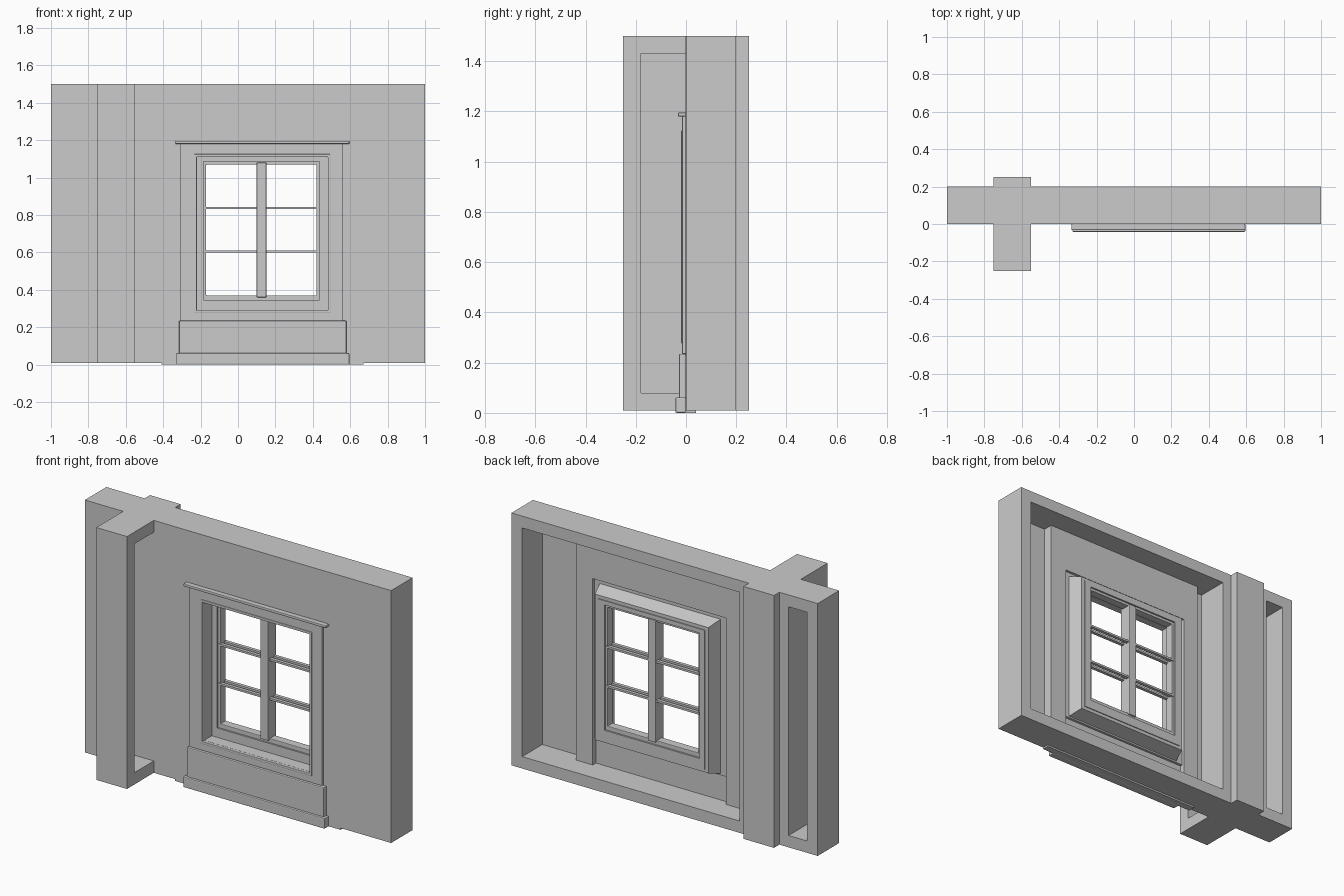
import bpy, bmesh

if "Cube" in bpy.data.objects:
    bpy.data.objects.remove(bpy.data.objects["Cube"])

def finish(name, bm, bevel=0):
    bmesh.ops.recalc_face_normals(bm, faces=bm.faces)
    me = bpy.data.meshes.new(name)
    bm.to_mesh(me)
    bm.free()
    ob = bpy.data.objects.new(name, me)
    bpy.context.collection.objects.link(ob)
    if bevel:
        mod = ob.modifiers.new("soft_edge", 'BEVEL')
        mod.width, mod.segments = bevel, 2
    return ob

def box(name, x, y, z, bevel=0):
    bm = bmesh.new()
    bmesh.ops.create_cube(bm, size=1)
    for v in bm.verts:
        for i, r in enumerate((x, y, z)):
            v.co[i] = r[0] if v.co[i] < 0 else r[1]
    return finish(name, bm, bevel)

def ring(name, outer, inner, y, outer_back=None, inner_back=None, bevel=0):
    """Rectangular frame facing y; rects are (x0, x1, z0, z1), optionally tapered."""
    bm = bmesh.new()
    def loop(r, yy):
        return [bm.verts.new((r[a], yy, r[b])) for a, b in ((0, 2), (1, 2), (1, 3), (0, 3))]
    loops = [loop(outer, y[0]), loop(inner, y[0]),
             loop(inner_back or inner, y[1]), loop(outer_back or outer, y[1])]
    for k in range(4):
        a, b = loops[k], loops[(k + 1) % 4]
        for i in range(4):
            j = (i + 1) % 4
            bm.faces.new((a[i], a[j], b[j], b[i]))
    return finish(name, bm, bevel)

B, T = 0.01, 1.5            # wall bottom and top
RB, RT = 0.08, 1.43         # hollow bottom and top
reveal = (-0.22, 0.48, 0.29, 1.11)
opening = (-0.17, 0.42, 0.37, 1.07)
casing = (-0.31, 0.56, 0.235, 1.18)

# Hollow wall: thin front skin with deep frames behind
ring("wall_frame_right", (-0.55, 1, B, T), (-0.49, 0.93, RB, RT), (0, 0.2))
ring("wall_frame_left", (-1, -0.75, B, T), (-0.93, -0.81, RB, RT), (0, 0.2))
box("wall_skin_left", (-0.95, -0.79), (0, 0.012), (RB - .02, RT + .02))
box("wall_skin_post_side", (-0.51, -0.41), (0, 0.012), (RB - .02, RT + .02))
box("wall_skin_right", (0.67, 0.95), (0, 0.012), (RB - .02, RT + .02))

# Crossing wall: solid behind, hollow stub in front open to the right
box("cross_wall_back", (-0.75, -0.55), (0, 0.25), (B, T))
box("cross_wall_end", (-0.75, -0.55), (-0.25, -0.18), (B, T))
box("cross_wall_skin", (-0.75, -0.738), (-0.18, 0), (RB, RT))
box("cross_wall_top", (-0.75, -0.55), (-0.18, 0), (RT, T))
box("cross_wall_bottom", (-0.75, -0.55), (-0.18, 0), (B, RB))

# Window panel with stepped back
ring("window_panel", (-0.41, 0.67, 0, T), reveal, (-0.001, 0.04))
ring("casing_back", casing, reveal, (0.04, 0.055))
ring("panel_back", (-0.41, 0.67, RB - .05, RT + .02), (-0.31, 0.56, RB - .02, 1.18), (0.04, 0.07))
ring("reveal_box", (-0.27, 0.53, 0.24, 1.16), reveal, (0.04, 0.135),
     outer_back=(-0.24, 0.5, 0.27, 1.13))

# Front trim
ring("casing_front", casing, reveal, (-0.015, 0), bevel=0.003)
ring("reveal_bead", (-0.235, 0.495, 0.275, 1.125), reveal, (-0.019, 0), bevel=0.003)
box("cornice", (-0.335, 0.595), (-0.032, 0), (1.18, 1.196), 0.004)
box("apron", (-0.315, 0.58), (-0.028, 0), (0, 0.235), 0.005)
box("apron_base", (-0.33, 0.595), (-0.042, 0), (0, 0.062), 0.005)

# Window sash, centre post and paired glazing bars
ring("sash", reveal, (-0.185, 0.435, 0.345, 1.085), (0.07, 0.14),
     inner_back=(-0.185, 0.435, 0.345, 1.085))
ring("sash_inner", (-0.19, 0.44, 0.34, 1.09), opening, (0.08, 0.13), bevel=0.003)
box("centre_post", (0.1, 0.152), (0.065, 0.14), (0.36, 1.08), 0.004)
for z in (0.605, 0.837):
    for y in (0.075, 0.115):
        for x in ((-0.18, 0.11), (0.14, 0.43)):
            box("glazing_bar", x, (y, y + 0.02), (z - 0.006, z + 0.006))
